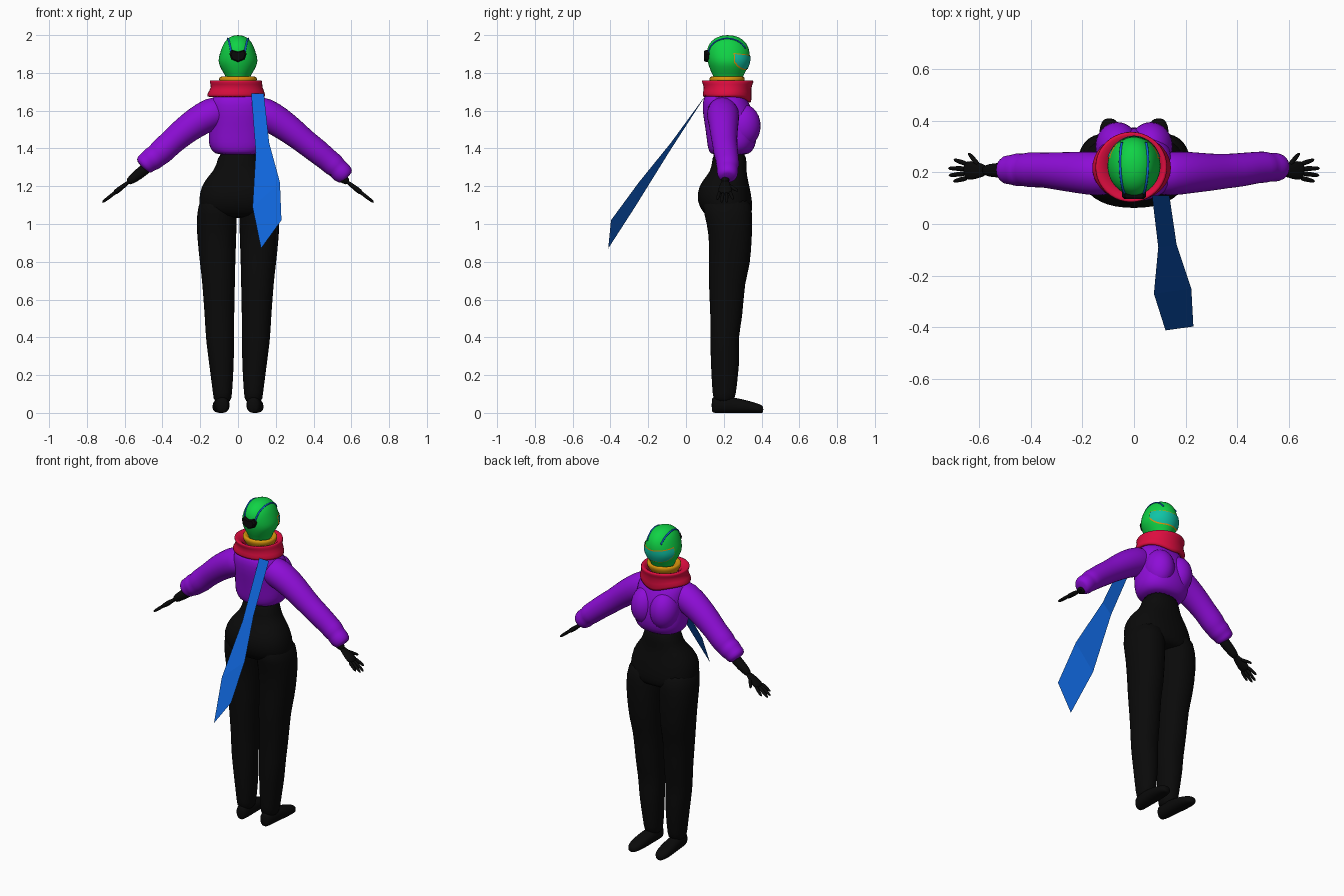
import bpy, bmesh, math
from mathutils import Vector
from mathutils.bvhtree import BVHTree

cube = bpy.data.objects.get("Cube")
if cube:
    bpy.data.objects.remove(cube, do_unlink=True)


def material(name, r, g, b):
    mat = bpy.data.materials.new(name)
    mat.use_nodes = True
    mat.diffuse_color = (r, g, b, 1)
    mat.node_tree.nodes["Principled BSDF"].inputs["Base Color"].default_value = (r, g, b, 1)
    return mat


BLACK = material("black cloth", .003, .003, .003)
PURPLE = material("purple jacket", .27, .004, .68)
RED = material("red scarf", .72, .004, .05)
GOLD = material("gold trim", .7, .3, .004)
BLUE = material("blue ribbon", .005, .13, .7)
GREEN = material("green helmet", .005, .65, .06)
CYAN = material("cyan visor", .005, .55, .38)


def make(name, verts, faces, mat, smooth=True, subdivide=0):
    mesh = bpy.data.meshes.new(name)
    mesh.from_pydata(verts, [], faces)
    bm = bmesh.new()
    bm.from_mesh(mesh)
    bmesh.ops.recalc_face_normals(bm, faces=bm.faces)
    for face in bm.faces:
        face.smooth = smooth
    bm.to_mesh(mesh)
    bm.free()
    mesh.materials.append(mat)
    obj = bpy.data.objects.new(name, mesh)
    bpy.context.collection.objects.link(obj)
    if subdivide:
        mod = obj.modifiers.new("smooth", "SUBSURF")
        mod.levels = mod.render_levels = subdivide
    return obj


def signed_power(value, power):
    return math.copysign(abs(value) ** power, value)


def skin(name, rings, mat, sides=16, power=1, caps=True, subdivide=1):
    """Skin rings given as (centre, half axis, half axis)."""
    verts, faces = [], []
    for centre, u, v in rings:
        for i in range(sides):
            a = math.tau * i / sides
            verts.append(centre + u * signed_power(math.cos(a), power) * 1.02
                         + v * signed_power(math.sin(a), power) * 1.02)
    for k in range(len(rings) - 1):
        for i in range(sides):
            j = (i + 1) % sides
            faces.append((k * sides + i, k * sides + j, (k + 1) * sides + j, (k + 1) * sides + i))
    if caps:
        faces.append(tuple(range(sides)))
        faces.append(tuple(range(len(verts) - sides, len(verts))))
    return make(name, verts, faces, mat, True, subdivide)


def stack(name, sections, mat, **options):
    """Horizontal sections: height, centre x, half width, back y, front y."""
    rings = [(Vector((cx, (y0 + y1) / 2, z)), Vector((rx, 0, 0)), Vector((0, (y1 - y0) / 2, 0)))
             for z, cx, rx, y0, y1 in sections]
    return skin(name, rings, mat, **options)


def tube(name, points, mat, flat=1, **options):
    """Limb along points of x, y, z, radius; flat thins it across its depth."""
    path = [Vector(p[:3]) for p in points]
    rings = []
    for i, p in enumerate(path):
        along = (path[min(i + 1, len(path) - 1)] - path[max(i - 1, 0)]).normalized()
        side = Vector((0, 1, 0))
        side = (side - along * side.dot(along)).normalized()
        r = points[i][3]
        rings.append((p, side * r, along.cross(side) * r * flat))
    return skin(name, rings, mat, **options)


def ball(name, centre, size, mat):
    bpy.ops.mesh.primitive_uv_sphere_add(segments=24, ring_count=14, location=centre)
    obj = bpy.context.object
    obj.name, obj.scale = name, size
    obj.data.materials.append(mat)
    bpy.ops.object.shade_smooth()


# Trousers: high waist and hips
stack("trouser_hips", [
    (1.4, 0, .1, .14, .32), (1.3, 0, .112, .14, .32), (1.26, 0, .15, .115, .32),
    (1.2, 0, .195, .065, .335), (1.12, 0, .207, .058, .35), (1.06, 0, .2, .09, .35),
    (1.03, 0, .16, .13, .33)], BLACK, sides=20, power=.85)

# Trouser legs and shoes
for name, s in (("left", 1), ("right", -1)):
    leg = [(1.16, .105, .095, .08, .34), (1.05, .112, .107, .095, .352), (.95, .114, .105, .125, .35),
           (.77, .107, .092, .12, .34), (.7, .103, .087, .12, .31), (.5, .098, .077, .13, .3),
           (.4, .095, .076, .13, .275), (.3, .09, .068, .13, .285), (.2, .085, .06, .135, .275),
           (.1, .082, .05, .14, .265), (.05, .082, .045, .15, .25)]
    stack(name + "_trouser_leg", [(z, s * cx, rx, a, b) for z, cx, rx, a, b in leg], BLACK, power=.9)
    shoe = [(.135, .04, .02), (.15, .043, .038), (.24, .042, .042), (.3, .036, .045),
            (.36, .028, .043), (.395, .022, .032), (.41, .018, .015)]
    skin(name + "_shoe", [(Vector((s * (.075 + y * .05), y, h)), Vector((w, 0, 0)), Vector((0, 0, h)))
                          for y, h, w in shoe], BLACK, power=.85)

# Cropped jacket with rounded chest
stack("jacket_body", [
    (1.365, 0, .105, .14, .32), (1.38, 0, .13, .125, .345), (1.41, 0, .152, .115, .365),
    (1.46, 0, .155, .11, .375), (1.53, 0, .148, .1, .37), (1.6, 0, .15, .088, .355),
    (1.66, 0, .15, .09, .32), (1.7, 0, .1, .11, .3)], PURPLE, sides=20, power=.85)
for name, s in (("left", 1), ("right", -1)):
    ball(name + "_jacket_chest", (s * .065, .3, 1.52), (.085, .095, .115), PURPLE)

# Sleeves, the right one pushed further up the forearm
tube("left_sleeve", [
    (.06, .19, 1.61, .075), (.14, .195, 1.585, .088), (.22, .2, 1.54, .08), (.3, .2, 1.48, .072),
    (.36, .205, 1.43, .066), (.42, .21, 1.385, .066), (.48, .22, 1.335, .06), (.51, .22, 1.31, .062),
    (.525, .22, 1.295, .053), (.545, .22, 1.275, .058), (.57, .22, 1.255, .05), (.58, .22, 1.245, .036)], PURPLE)
tube("right_sleeve", [
    (-.06, .19, 1.61, .075), (-.14, .195, 1.585, .088), (-.22, .2, 1.54, .08), (-.3, .205, 1.48, .073),
    (-.36, .21, 1.425, .066), (-.41, .21, 1.38, .07), (-.43, .21, 1.36, .06), (-.455, .21, 1.345, .066),
    (-.475, .21, 1.33, .055), (-.495, .21, 1.315, .058), (-.51, .21, 1.3, .04)], PURPLE)

# Forearms and gloved hands; finger tips are given as x, y
for name, s in (("left", 1), ("right", -1)):
    def drop(x):
        return 1.3 - (x - .48) * .78

    tube(name + "_forearm", [(s * x, .208, drop(x), r) for x, r in
                             ((.46, .034), (.53, .03), (.59, .022))], BLACK, sides=10)
    tube(name + "_palm", [(s * x, y, drop(x), r) for x, y, r in (
        (.57, .208, .022), (.6, .208, .03), (.63, .208, .04), (.66, .205, .036))], BLACK, flat=.38, sides=10)
    fingers = (("thumb", .6, .225, .643, .277), ("index", .645, .232, .7, .25),
               ("middle", .65, .214, .722, .216), ("ring", .65, .196, .72, .188), ("little", .645, .178, .702, .165))
    for label, x0, y0, x1, y1 in fingers:
        tube(f"{name}_{label}_finger", [
            (s * x0, y0, drop(x0), .011), (s * (x0 + x1) / 2, (y0 + y1) / 2, drop((x0 + x1) / 2), .01),
            (s * x1, y1, drop(x1), .007)], BLACK, sides=8)

# Scarf: folded ring dipping to a point on the chest
scarf = stack("scarf", [
    (1.69, 0, .1, .13, .3), (1.665, -.01, .148, .095, .335), (1.685, -.01, .158, .085, .35),
    (1.725, -.005, .13, .1, .34), (1.755, -.012, .142, .08, .362), (1.765, -.012, .132, .09, .35),
    (1.745, 0, .095, .12, .31), (1.71, 0, .08, .13, .3)], RED, sides=20, caps=False)
for vert in scarf.data.vertices:
    front = max(0, (vert.co.y - .22) / .14)
    if vert.co.z < 1.7:
        vert.co.z -= .05 * front * front * max(0, 1 - abs(vert.co.x) / .15)

# Gold collar under the helmet
stack("collar", [(1.73, 0, .085, .14, .295), (1.755, 0, .1, .125, .31), (1.775, 0, .102, .122, .312),
                 (1.785, 0, .09, .135, .3), (1.765, 0, .06, .16, .28)], GOLD, caps=False)

# Helmet
helmet = stack("helmet", [
    (1.73, 0, .055, .155, .29), (1.775, 0, .06, .15, .298), (1.8, 0, .076, .135, .312),
    (1.835, 0, .097, .122, .328), (1.865, 0, .105, .113, .337), (1.9, 0, .096, .11, .338),
    (1.94, 0, .083, .114, .33), (1.97, 0, .067, .135, .308), (1.99, 0, .045, .165, .28),
    (2, 0, .015, .2, .24)], GREEN, sides=20)
bpy.context.view_layer.update()
surface = BVHTree.FromObject(helmet, bpy.context.evaluated_depsgraph_get())


def on_helmet(origin, direction, lift):
    hit, normal = surface.ray_cast(Vector(origin), Vector(direction).normalized())[:2]
    return hit + Vector(direction).normalized() * lift


def face_plate(name, margin, lift, mat):
    columns, rows, verts = 21, 6, []
    for c in range(columns):
        u = c / (columns - 1) * 2 - 1
        angle = u * (1.2 + margin * 8)
        low = 1.82 + .04 * u ** 4 - margin
        high = 1.9 - .012 * (1 - abs(u)) + margin
        for r in range(rows):
            z = low + (high - low) * r / (rows - 1)
            verts.append(on_helmet((0, .22, z), (math.sin(angle), math.cos(angle), 0), lift))
    faces = [(c * rows + r, (c + 1) * rows + r, (c + 1) * rows + r + 1, c * rows + r + 1)
             for c in range(columns - 1) for r in range(rows - 1)]
    make(name, verts, faces, mat)


face_plate("visor_trim", .005, .002, GOLD)
face_plate("visor", 0, .005, CYAN)

# Blue piping running over the helmet
for name, s in (("left", 1), ("right", -1)):
    piping = []
    for i in range(25):
        t = i / 24
        a = math.pi * (.92 - .78 * t)
        origin = (s * (.036 + .018 * math.sin(math.pi * t * .8)), .22, 1.885)
        piping.append((*on_helmet(origin, (0, math.cos(a), math.sin(a)), .001), .005))
    skin(name + "_helmet_piping", [(Vector(p[:3]), Vector((.005, 0, 0)),
         (Vector(p[:3]) - Vector((p[0], .22, 1.885))).normalized() * .004) for p in piping],
         BLUE, sides=8, subdivide=0)

# Black faceted badge on the back of the helmet
half = [(0, 1.912), (.034, 1.922), (.046, 1.9), (.036, 1.872), (0, 1.857)]
outline = half + [(-x, z) for x, z in half[-2:0:-1]]
count = len(outline)
verts = [(x * k, y, 1.89 + (z - 1.89) * k) for y, k in ((.135, 1), (.105, 1), (.096, .8)) for x, z in outline]
faces = [(k * count + i, k * count + (i + 1) % count, (k + 1) * count + (i + 1) % count, (k + 1) * count + i)
         for k in range(2) for i in range(count)]
faces += [tuple(range(count)), tuple(range(2 * count, 3 * count))]
make("helmet_back_badge", verts, faces, BLACK, smooth=False)

# Flat ribbon flying out behind
inner = [(.07, .11, 1.69), (.094, -.09, 1.38), (.077, -.27, 1.09), (.122, -.412, .87)]
outer = [(.137, .11, 1.69), (.165, -.08, 1.43), (.222, -.25, 1.22), (.23, -.397, 1.02)]
make("ribbon", inner + outer, [(i, i + 1, i + 5, i + 4) for i in range(3)], BLUE, smooth=False)
